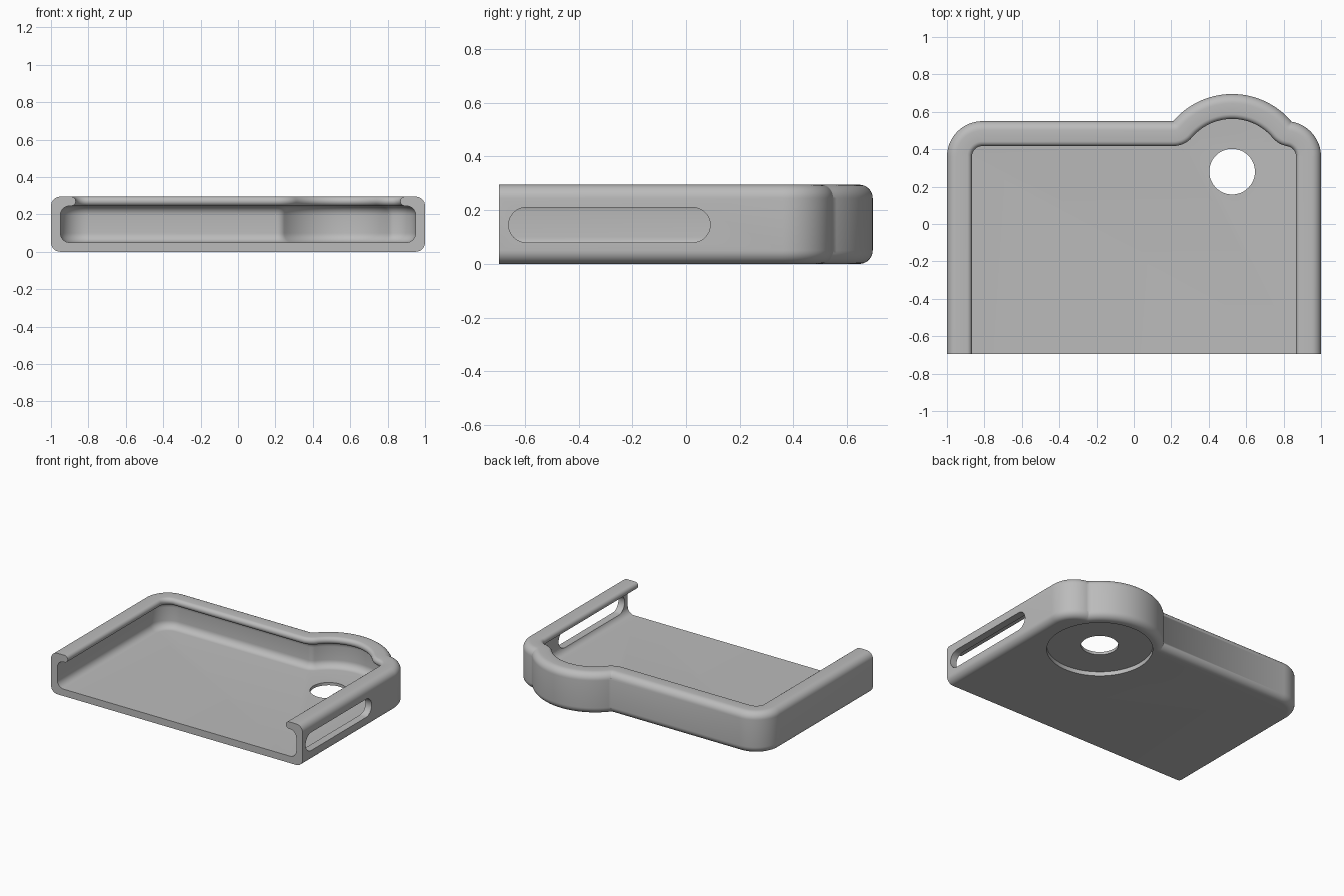
import bpy
import bmesh
from math import sin, cos, pi, asin, acos, atan2, sqrt
from mathutils import Vector

cube = bpy.data.objects.get("Cube")
if cube:
    bpy.data.objects.remove(cube)

FRONT, BACK, HEIGHT = -0.695, 0.55, 0.295
CORNER_R, WALL, FILLET = 0.19, 0.05, 0.05
BUMP, BUMP_R = Vector((0.525, 0.28)), 0.415

grey = bpy.data.materials.new("plain grey")
grey.use_nodes = True
grey.diffuse_color = (0.5, 0.5, 0.5, 1)
grey.node_tree.nodes["Principled BSDF"].inputs["Base Color"].default_value = grey.diffuse_color


def sweep(center, radius, a0, a1, steps, ends=True):
    """Outline stations (center, radius, outward angle) along an arc."""
    span = range(steps + 1) if ends else range(1, steps)
    return [(Vector(center), radius, a0 + (a1 - a0) * i / steps) for i in span]


def make_object(name, bm):
    bmesh.ops.recalc_face_normals(bm, faces=bm.faces)
    mesh = bpy.data.meshes.new(name)
    bm.to_mesh(mesh)
    bm.free()
    mesh.materials.append(grey)
    obj = bpy.data.objects.new(name, mesh)
    bpy.context.collection.objects.link(obj)
    return obj


def prism(name, points, direction):
    bm = bmesh.new()
    face = bm.faces.new([bm.verts.new(p) for p in points])
    new = bmesh.ops.extrude_face_region(bm, geom=[face])["geom"]
    verts = [v for v in new if isinstance(v, bmesh.types.BMVert)]
    bmesh.ops.translate(bm, verts=verts, vec=direction)
    return make_object(name, bm)


# Outline of the shell: rounded corners joined to a round bulge at the back
left_c = Vector((CORNER_R - 1, BACK - CORNER_R))
right_c = Vector((1 - CORNER_R, BACK - CORNER_R))
start_a = pi - asin((BACK - BUMP.y) / BUMP_R)
to_corner = right_c - BUMP
dist = to_corner.length
end_a = atan2(to_corner.y, to_corner.x) + acos(
    (BUMP_R ** 2 - CORNER_R ** 2 + dist ** 2) / (2 * dist * BUMP_R))
join_l = BUMP + BUMP_R * Vector((cos(start_a), sin(start_a)))
join_r = BUMP + BUMP_R * Vector((cos(end_a), sin(end_a)))
corner_a = atan2(join_r.y - right_c.y, join_r.x - right_c.x)

path = [(Vector((left_c.x, FRONT)), CORNER_R, pi)]
path += sweep(left_c, CORNER_R, pi, pi / 2, 16)
path += [(join_l, 0, pi / 2)] + sweep(join_l, 0, pi / 2, start_a, 8, False)
path += sweep(BUMP, BUMP_R, start_a, end_a, 40)
path += sweep(join_r, 0, end_a, corner_a, 8, False)
path += sweep(right_c, CORNER_R, corner_a, 0, 16)
path += [(Vector((right_c.x, FRONT)), CORNER_R, 0)]


# Wall section as (inset, height): outside, lip, then inside down to the floor
def bend(inset, z, radius, a0, a1, steps=8):
    return [(inset + radius * cos(a0 + (a1 - a0) * i / steps),
             z + radius * sin(a0 + (a1 - a0) * i / steps)) for i in range(steps + 1)]


LIP_R = 0.025
CEILING = HEIGHT - 2 * LIP_R
section = bend(FILLET, FILLET, FILLET, 1.5 * pi, pi)
section += bend(FILLET, HEIGHT - FILLET, FILLET, pi, pi / 2)
section += bend(0.108, HEIGHT - LIP_R, LIP_R, pi / 2, -pi / 2)
section += bend(WALL + FILLET, CEILING - FILLET, FILLET, pi / 2, pi)
section += bend(WALL + FILLET, WALL + FILLET, FILLET, pi, 1.5 * pi)

# Shell: sweep the wall section, then close the floor, underside and front
bm = bmesh.new()
rows = []
for inset, z in section:
    rows.append([bm.verts.new((c.x + (r - inset) * cos(a), c.y + (r - inset) * sin(a), z))
                 for c, r, a in path])
for low, high in zip(rows, rows[1:]):
    for i in range(len(path) - 1):
        bm.faces.new((low[i], low[i + 1], high[i + 1], high[i]))
bm.faces.new(rows[0])
bm.faces.new(rows[-1])
bm.faces.new([row[0] for row in rows] + [row[-1] for row in reversed(rows)])
bmesh.ops.remove_doubles(bm, verts=bm.verts, dist=1e-5)
shell = make_object("case_shell", bm)


# Openings: round hole, shallow recess below it, and a long slot in the left wall
def circle(radius, z, sides=64):
    return [(BUMP.x + radius * cos(2 * pi * i / sides),
             BUMP.y + radius * sin(2 * pi * i / sides), z) for i in range(sides)]


SLOT_R, SLOT_Z = 0.065, 0.145
slot = [(0.85, -0.595 + y, SLOT_Z + z) for y, z in bend(0, 0, SLOT_R, pi / 2, 1.5 * pi, 16)]
slot += [(0.85, 0.025 + y, SLOT_Z + z) for y, z in bend(0, 0, SLOT_R, -pi / 2, pi / 2, 16)]

cutters = [prism("hole_cutter", circle(0.122, -0.1), (0, 0, 0.25)),
           prism("recess_cutter", circle(0.345, -0.1), (0, 0, 0.13)),
           prism("slot_cutter", slot, (0.3, 0, 0))]

bpy.ops.object.select_all(action="DESELECT")
shell.select_set(True)
bpy.context.view_layer.objects.active = shell
for cutter in cutters:
    cutter.hide_render = True
    mod = shell.modifiers.new(cutter.name, "BOOLEAN")
    mod.operation = "DIFFERENCE"
    mod.solver = "EXACT"
    mod.object = cutter
    bpy.ops.object.modifier_apply(modifier=mod.name)
    bpy.data.objects.remove(cutter)

bpy.ops.object.shade_smooth_by_angle(angle=pi / 6)
